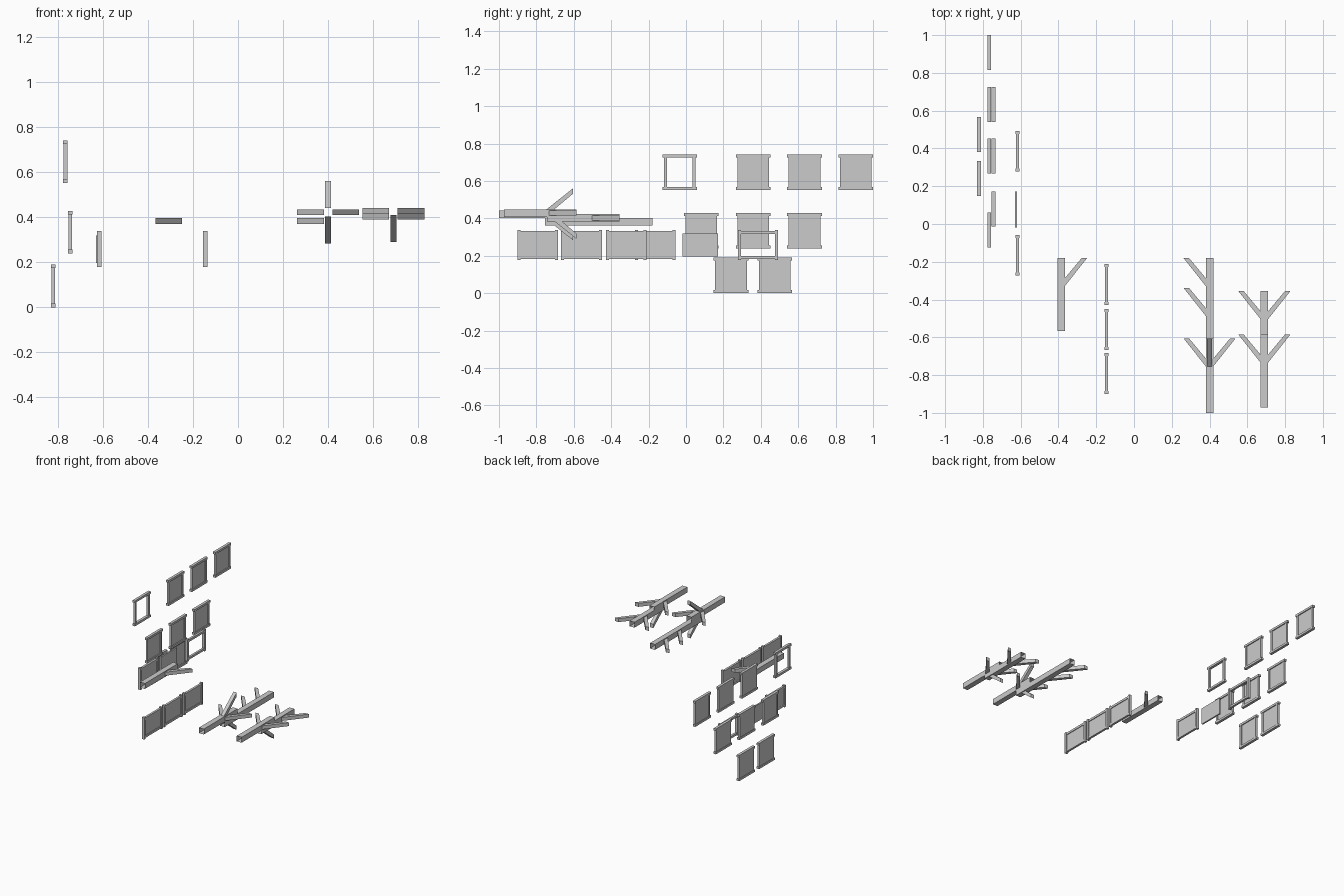
import bpy, bmesh
from mathutils import Vector

if "Cube" in bpy.data.objects:
    bpy.data.objects.remove(bpy.data.objects["Cube"])

grey = bpy.data.materials.new("plain_grey")
grey.diffuse_color = (0.6, 0.6, 0.6, 1)
grey.use_nodes = True
grey.node_tree.nodes["Principled BSDF"].inputs["Base Color"].default_value = grey.diffuse_color


def finish(name, bm):
    bmesh.ops.recalc_face_normals(bm, faces=bm.faces)
    mesh = bpy.data.meshes.new(name)
    bm.to_mesh(mesh)
    bm.free()
    mesh.materials.append(grey)
    obj = bpy.data.objects.new(name, mesh)
    bpy.context.collection.objects.link(obj)
    return obj


def box(bm, x0, x1, y0, y1, z0, z1):
    verts = bmesh.ops.create_cube(bm, size=1)["verts"]
    for v in verts:
        v.co = Vector((x0 + (v.co.x + .5) * (x1 - x0),
                       y0 + (v.co.y + .5) * (y1 - y0),
                       z0 + (v.co.z + .5) * (z1 - z0)))


def frame(name, x, y0, y1, z0, z1, panel=True):
    """Square frame with full-length rails, inset posts and a thin panel."""
    bm = bmesh.new()
    t, wide = .016, (y1 - y0) > .2
    if wide:      # tall posts at the ends, rails slightly inset between them
        for y in (y0, y1 - t):
            box(bm, x - .01, x + .01, y, y + t, z0, z1)
        for z in (z0 + .006, z1 - t - .006):
            box(bm, x - .008, x + .008, y0 + t, y1 - t, z, z + t)
    else:         # long rails, posts slightly inset between them
        for z in (z0, z1 - t):
            box(bm, x - .01, x + .01, y0, y1, z, z + t)
        for y in (y0 + .008, y1 - t - .008):
            box(bm, x - .008, x + .008, y, y + t, z0 + t, z1 - t)
    if panel:
        box(bm, x - .007, x + .003, y0 + .015, y1 - .015, z0 + .014, z1 - .014)
    finish(name, bm)


# side directions for twigs: (outward, across)
SIDES = {"left": ((-1, 0, 0), (0, 0, 1)), "right": ((1, 0, 0), (0, 0, 1)),
         "up": ((0, 0, 1), (1, 0, 0)), "down": ((0, 0, -1), (1, 0, 0))}


def branch(name, x, z, y0, y1, twigs):
    """Open square tube with slanted twigs; twigs are (side, tip y)."""
    bm = bmesh.new()
    r = .02
    corners = [(-r, -r), (r, -r), (r, r), (-r, r)]
    rings = [[bm.verts.new((x + a, y, z + b)) for a, b in corners] for y in (y0, y1)]
    for i in range(4):
        j = (i + 1) % 4
        bm.faces.new((rings[0][i], rings[0][j], rings[1][j], rings[1][i]))
    for side, tip in twigs:
        out, across = (Vector(v) for v in SIDES[side])
        profile = [(.019, -.15), (.019, -.108), (.109, 0), (.138, 0)]
        loops = []
        for s in (-.013, .013):
            loops.append([bm.verts.new(Vector((x, tip + dy, z)) + out * d + across * s)
                          for d, dy in profile])
        bm.faces.new(loops[0][::-1])
        bm.faces.new(loops[1])
        for i in range(4):
            j = (i + 1) % 4
            bm.faces.new((loops[0][i], loops[0][j], loops[1][j], loops[1][i]))
    finish(name, bm)


# upper row of frames, the first one open
for i, y in enumerate((-.125, .268, .541, .815)):
    frame(f"upper_frame_{i}", -.766, y, y + .185, .553, .741, i > 0)

# middle row
for i, y in enumerate((-.012, .267, .541)):
    frame(f"middle_frame_{i}", -.744, y, y + .185, .24, .428)

# bottom row
for i, y in enumerate((.148, .381)):
    frame(f"lower_frame_{i}", -.821, y, y + .185, 0, .19)

# wide frames, one closed and one open, with a loose panel between
frame("wide_frame", -.617, -.273, -.057, .178, .338)
frame("wide_open_frame", -.617, .278, .492, .178, .338, False)
bm = bmesh.new()
box(bm, -.63, -.619, -.018, .172, .196, .32)
finish("loose_panel", bm)

# row of wide frames
for i, y in enumerate((-.901, -.667, -.429)):
    frame(f"row_frame_{i}", -.146, y, y + .217, .178, .338)

# branches
branch("single_twig_branch", -.386, .383, -.566, -.18, [("right", -.18)])
branch("long_branch", .4, .383, -.755, -.18, [("left", -.18), ("left", -.338)])
branch("four_twig_branch", .4, .422, -1.0, -.605,
       [("left", -.605), ("right", -.605), ("up", -.605), ("down", -.605)])
branch("three_twig_branch", .69, .428, -.972, -.585,
       [("left", -.585), ("right", -.585), ("down", -.585)])
branch("two_twig_branch", .69, .403, -.742, -.355, [("left", -.355), ("right", -.355)])
